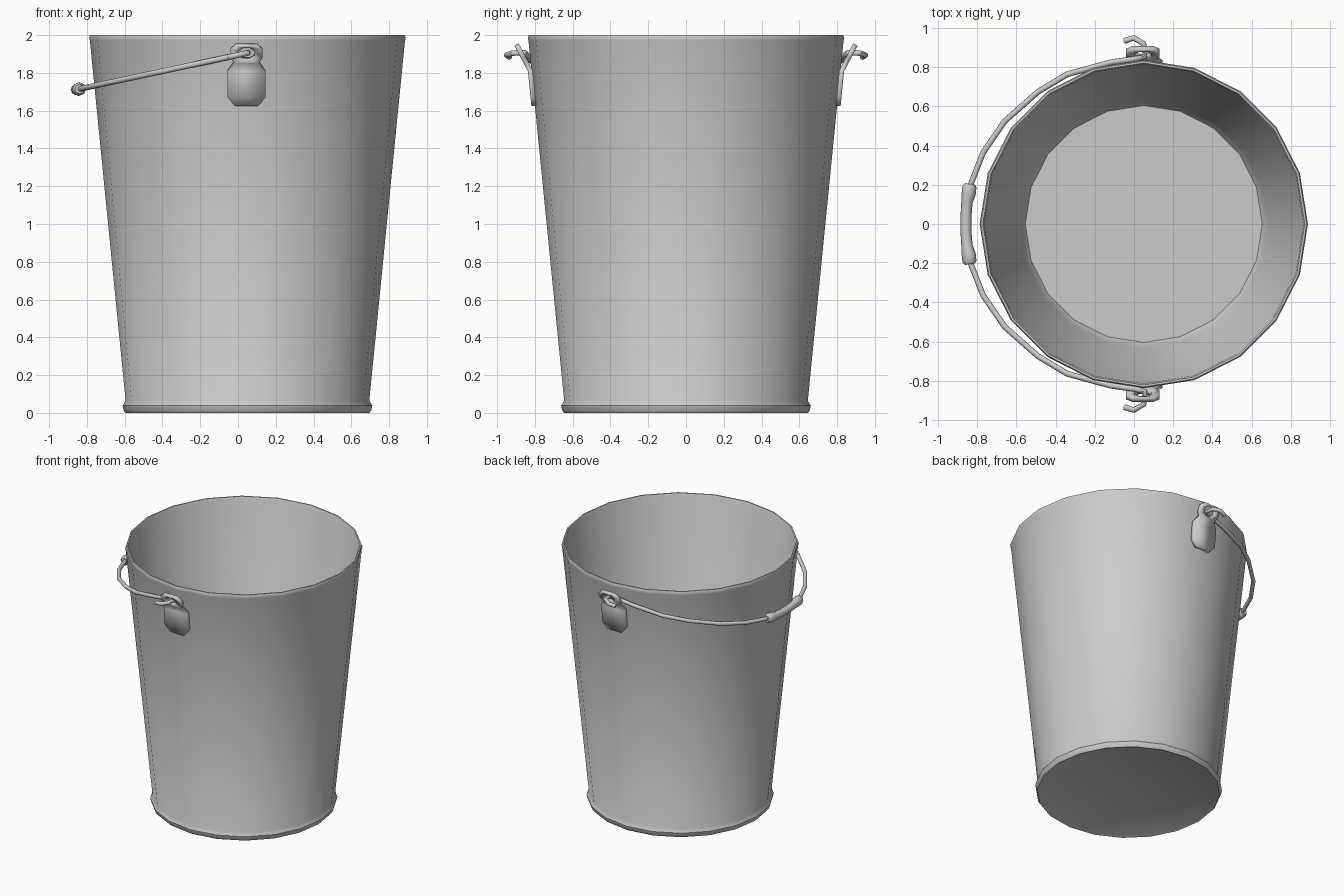
import bpy, bmesh
from math import cos, sin, pi, radians

if "Cube" in bpy.data.objects:
    bpy.data.objects.remove(bpy.data.objects["Cube"])

CX = 0.05      # bucket axis
SIDES = 20


def finish(name, bm, angle=40):
    bmesh.ops.recalc_face_normals(bm, faces=bm.faces)
    me = bpy.data.meshes.new(name)
    bm.to_mesh(me)
    bm.free()
    ob = bpy.data.objects.new(name, me)
    bpy.context.collection.objects.link(ob)
    smooth(ob, angle)
    return ob


def smooth(ob, angle):
    bpy.ops.object.select_all(action='DESELECT')
    ob.select_set(True)
    bpy.context.view_layer.objects.active = ob
    bpy.ops.object.shade_smooth_by_angle(angle=radians(angle))


def lathe(name, profile):
    bm = bmesh.new()
    rings = []
    for r, z in profile:
        rings.append([bm.verts.new((CX + r * cos(2 * pi * i / SIDES),
                                    r * sin(2 * pi * i / SIDES), z)) for i in range(SIDES)])
    for a, b in zip(rings, rings[1:]):
        for i in range(SIDES):
            j = (i + 1) % SIDES
            bm.faces.new((a[i], a[j], b[j], b[i]))
    bm.faces.new(rings[0])
    bm.faces.new(rings[-1])
    return finish(name, bm)


def tube(name, points, depth):
    # points: x, y, z, radius factor
    cu = bpy.data.curves.new(name, 'CURVE')
    cu.dimensions = '3D'
    cu.bevel_depth = depth
    cu.bevel_resolution = 2
    cu.use_fill_caps = True
    sp = cu.splines.new('POLY')
    sp.points.add(len(points) - 1)
    for p, (x, y, z, r) in zip(sp.points, points):
        p.co = (x, y, z, 1)
        p.radius = r
    ob = bpy.data.objects.new(name, cu)
    bpy.context.collection.objects.link(ob)
    bpy.ops.object.select_all(action='DESELECT')
    ob.select_set(True)
    bpy.context.view_layer.objects.active = ob
    bpy.ops.object.convert(target='MESH')
    smooth(bpy.context.view_layer.objects.active, 50)


def tilt(x):
    # height of the tilted handle plane
    return 1.905 + 0.214 * (x - CX)


# Bucket body: foot bead, tapered wall, rolled lip, inside wall and floor
lathe("bucket_body", [(0.635, 0.005), (0.645, 0.0), (0.655, 0.012), (0.661, 0.038),
                      (0.645, 0.065), (0.834, 1.97), (0.838, 1.985), (0.832, 2.0),
                      (0.822, 2.0), (0.815, 1.985), (0.632, 0.09), (0.605, 0.05)])

# Wire handle: hooked ends and a half hoop, mirrored front to back
half = [(-0.05, 0.935), (0.0, 0.95), (0.05, 0.92), (0.055, 0.855), (0.0, 0.842),
        (-0.12, 0.825), (-0.34, 0.765), (-0.49, 0.675), (-0.66, 0.525),
        (-0.77, 0.365), (-0.835, 0.2), (-0.855, 0.08)]
path = half + [(x, -y) for x, y in reversed(half)]
tube("wire_handle", [(x, y, tilt(x), 1) for x, y in path], 0.015)

# Grip: waisted sleeve on the middle of the handle
grip = [(-0.838, 0.205, 0.026), (-0.840, 0.19, 0.036), (-0.844, 0.155, 0.036),
        (-0.853, 0.11, 0.029), (-0.858, 0.04, 0.028)]
grip += [(x, -y, r) for x, y, r in reversed(grip)]
tube("grip", [(x, y, tilt(x), r) for x, y, r in grip], 1.0)


# Ears: chamfered plate on the wall with a bent-out pierced tab
def ear(name, side):
    bm = bmesh.new()
    ex = 0.045

    def vert(x, z):
        y = 0.805 + 0.1 * (z - 1.62) + 0.42 * max(0, z - 1.81)
        return bm.verts.new((ex + x, side * y, z))

    rows = [(0.06, 1.625), (0.1, 1.67), (0.1, 1.81), (0.065, 1.857)]
    pairs = [(vert(-w, z), vert(w, z)) for w, z in rows]
    for (a, b), (c, d) in zip(pairs, pairs[1:]):
        bm.faces.new((a, b, d, c))
    tab = [(0.085, 1.885), (0.085, 1.925), (0.055, 1.95)]
    right = [vert(w, z) for w, z in tab]
    left = [vert(-w, z) for w, z in reversed(tab)]
    outer = [pairs[-1][1]] + right + left + [pairs[-1][0]]
    inner = [vert(0.045 * cos(radians(-67.5 + 45 * i)),
                  1.906 + 0.034 * sin(radians(-67.5 + 45 * i))) for i in range(8)]
    for i in range(8):
        j = (i + 1) % 8
        bm.faces.new((outer[i], outer[j], inner[j], inner[i]))
    ob = finish(name, bm, 30)
    mod = ob.modifiers.new("thickness", 'SOLIDIFY')
    mod.thickness = 0.026
    mod.offset = 0


ear("front_ear", -1)
ear("back_ear", 1)
